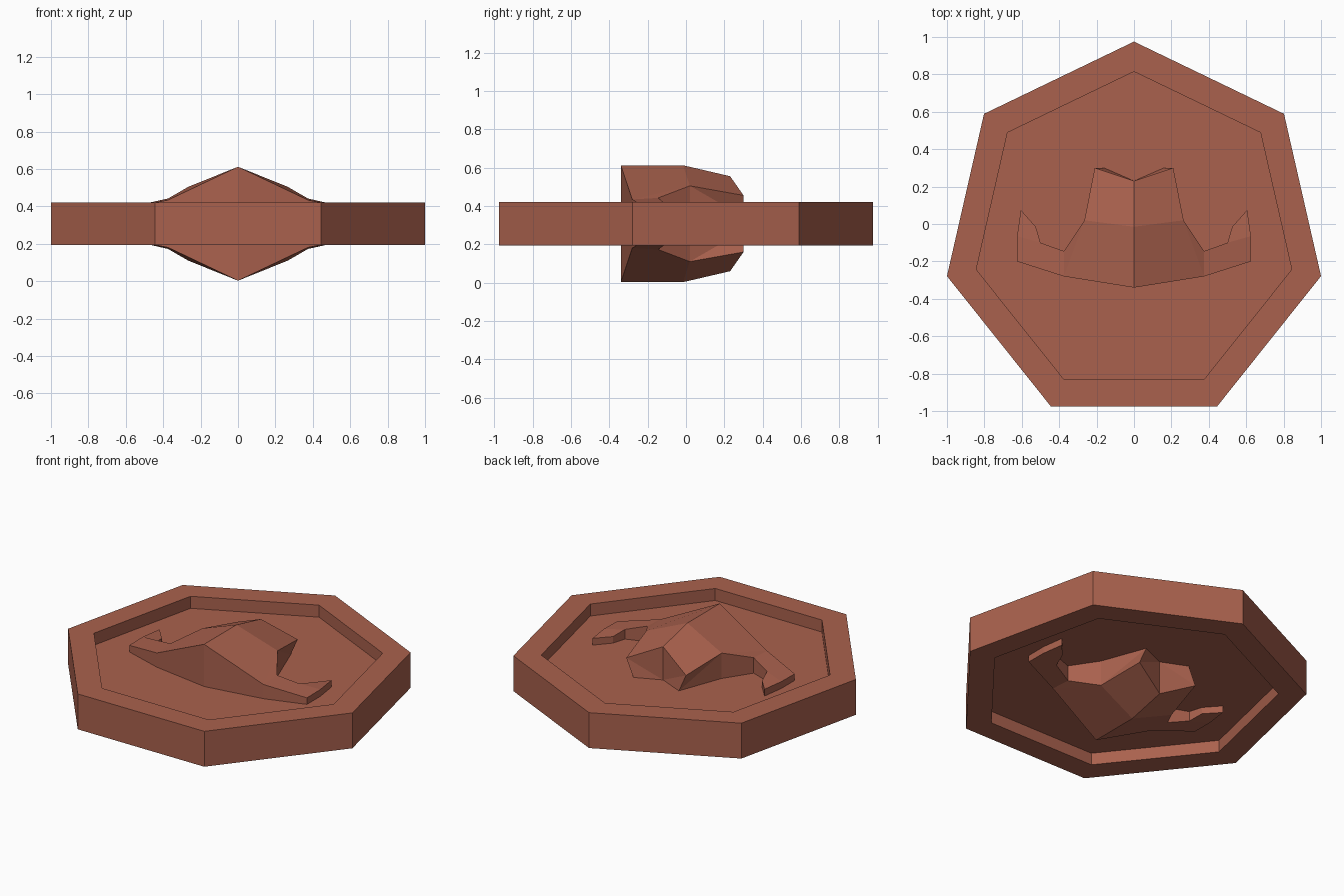
import bpy, bmesh
from math import sin, cos, pi

if "Cube" in bpy.data.objects:
    bpy.data.objects.remove(bpy.data.objects["Cube"])

MID = 0.3075            # height of the symmetry plane
RIM, FLOOR = 0.1125, 0.036   # half thickness at the rim and in the recess

clay = bpy.data.materials.new("reddish_brown")
clay.diffuse_color = (0.40, 0.12, 0.075, 1)
clay.use_nodes = True
clay.node_tree.nodes["Principled BSDF"].inputs["Base Color"].default_value = clay.diffuse_color


def finish(name, bm, recalc=False):
    if recalc:
        bmesh.ops.recalc_face_normals(bm, faces=bm.faces)
    mesh = bpy.data.meshes.new(name)
    bm.to_mesh(mesh)
    bm.free()
    mesh.materials.append(clay)
    ob = bpy.data.objects.new(name, mesh)
    ob.location.z = MID
    bpy.context.collection.objects.link(ob)
    return ob


# Seven-sided disc with a shallow recess on both faces
bm = bmesh.new()


def ring(r, z):
    return [bm.verts.new((r * sin(2 * pi * i / 7), -0.0505 + r * cos(2 * pi * i / 7), z))
            for i in range(7)]


profile = [(0.865, -FLOOR), (0.865, -RIM), (1.0257, -RIM),
           (1.0257, RIM), (0.865, RIM), (0.865, FLOOR)]
rings = [ring(r, z) for r, z in profile]
for lo, hi in zip(rings, rings[1:]):
    for i in range(7):
        j = (i + 1) % 7
        bm.faces.new((lo[i], lo[j], hi[j], hi[i]))
bm.faces.new(rings[0])
bm.faces.new(rings[-1])
finish("disc", bm, recalc=True)

# Raised relief: one quarter, mirrored left-right and top-bottom
outline = {
    "brow": (0, -0.34, 0.612), "front": (0.375, -0.28, 0.434),
    "corner": (0.625, -0.20, 0.385), "arm": (0.625, -0.065, 0.387),
    "tip": (0.605, 0.075, 0.387), "hook": (0.525, -0.015, 0.385),
    "wrist": (0.50, -0.10, 0.405), "pit": (0.375, -0.145, 0.442),
    "waist": (0.265, 0.02, 0.505), "horn": (0.21, 0.30, 0.455),
    "notch": (0, 0.23, 0.555),
}
bm = bmesh.new()
top = {k: bm.verts.new((x, y, z - MID)) for k, (x, y, z) in outline.items()}
base = {k: bm.verts.new((0.16 if k == "horn" else x, y, FLOOR))
        for k, (x, y, z) in outline.items()}
top["ridge"] = bm.verts.new((0, -0.015, 0.612 - MID))

# Upper facets
for names in ("brow front waist ridge", "front pit waist", "ridge waist horn notch",
              "front corner arm wrist pit", "arm tip hook wrist"):
    bm.faces.new([top[n] for n in names.split()])

# Side walls down to the recess floor
keys = list(outline)
for a, b in zip(keys, keys[1:]):
    bm.faces.new((base[a], base[b], top[a]))
    bm.faces.new((base[b], top[b], top[a]))
relief = finish("relief", bm)
mirror = relief.modifiers.new("mirror", 'MIRROR')
mirror.use_axis = (True, False, True)
mirror.merge_threshold = 0.001
